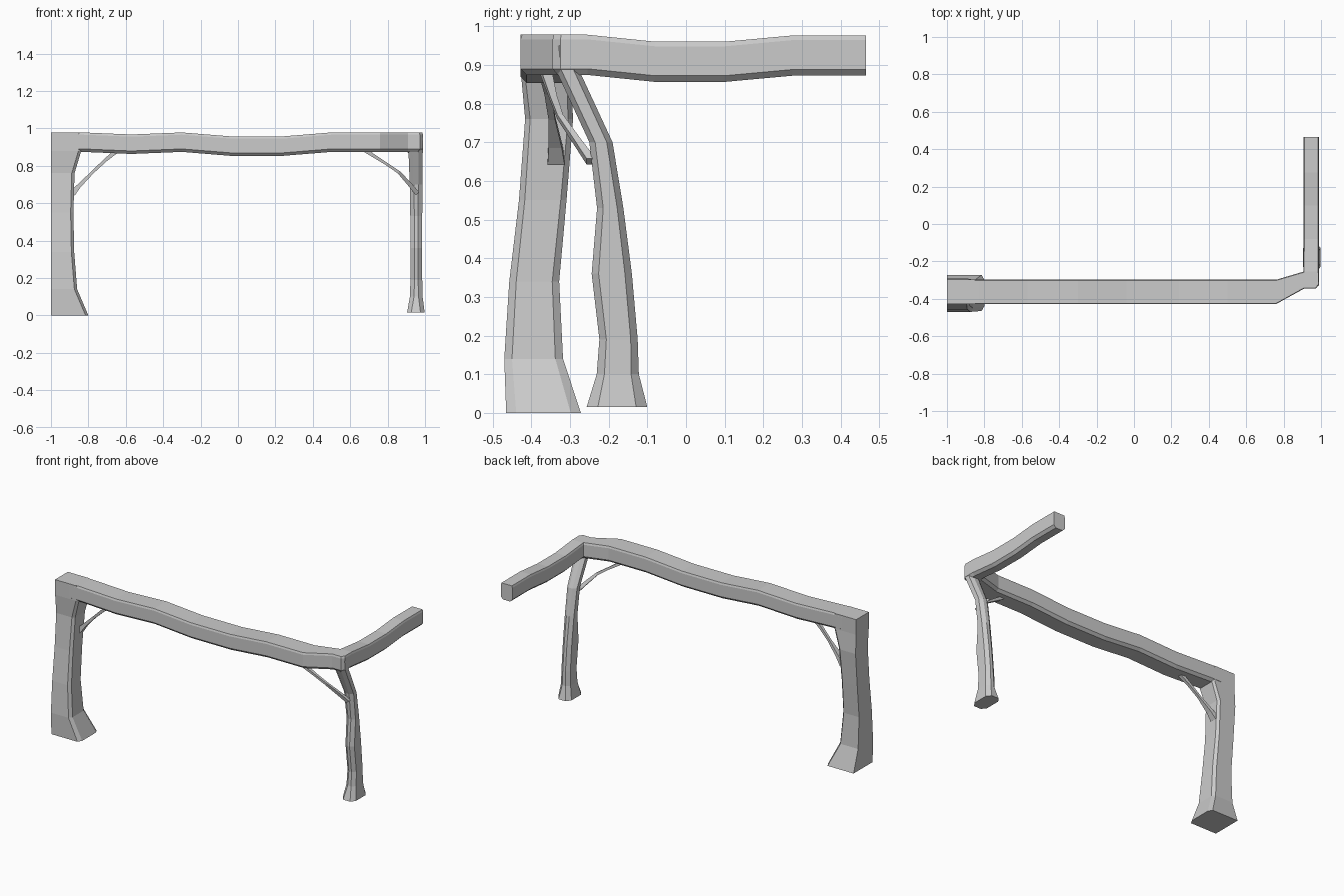
import bpy
import bmesh
from mathutils import Vector

if "Cube" in bpy.data.objects:
    bpy.data.objects.remove(bpy.data.objects["Cube"])


def loft(name, rings):
    """Skin equal-sized point rings and cap both ends."""
    bm = bmesh.new()
    vs = [[bm.verts.new(p) for p in r] for r in rings]
    n = len(rings[0])
    for a, b in zip(vs, vs[1:]):
        for i in range(n):
            j = (i + 1) % n
            bm.faces.new((a[i], a[j], b[j], b[i]))
    bm.faces.new(vs[0])
    bm.faces.new(vs[-1])
    bmesh.ops.remove_doubles(bm, verts=bm.verts, dist=1e-4)
    bmesh.ops.recalc_face_normals(bm, faces=bm.faces)
    me = bpy.data.meshes.new(name)
    bm.to_mesh(me)
    bm.free()
    ob = bpy.data.objects.new(name, me)
    bpy.context.collection.objects.link(ob)
    return ob


def post_ring(z, x0, x1, y0, y1, left, right, cy):
    """Rectangle with chamfered corners; left/right are chamfer widths in x."""
    pts = []
    for x, y, cx, sx, sy in ((x0, y0, left, 1, 1), (x1, y0, right, -1, 1),
                             (x1, y1, right, -1, -1), (x0, y1, left, 1, -1)):
        if not cx:
            pts.append((x, y, z))
            continue
        pair = [(x, y + sy * cy, z), (x + sx * cx, y, z)]
        pts += pair if sx * sy > 0 else pair[::-1]
    return pts


def beam_ring(outer, inner, top):
    """Eight-sided section: big chamfers below, slight ones on top."""
    o, i = Vector((*outer, 0)), Vector((*inner, 0))
    d = (i - o).normalized()
    bot = top - 0.104
    up = Vector((0, 0, 1))
    return [o + d * .016 + up * bot, o + up * (bot + .016),
            o + up * (top - .012), o + d * .004 + up * top,
            i - d * .004 + up * top, i + up * (top - .012),
            i + up * (bot + .016), i - d * .016 + up * bot]


# Crooked beams: one run along the front, then turning back along the right
stations = [beam_ring((x, -.428), (x, -.298), z) for x, z in
            ((-.9, .978), (-.83, .978), (-.57, .967), (-.3, .978),
             (-.04, .957), (.24, .957), (.5, .978), (.76, .978))]
stations += [beam_ring(o, (.905, -.255), .978) for o in
             ((.91, -.345), (.972, -.345), (.989, -.325), (.989, -.255))]
stations += [beam_ring((.989, y), (.907, y), z) for y, z in
             ((-.08, .96), (.1, .96), (.275, .976), (.466, .976))]
loft("corner_beam", stations)

# Thick left post, flared at the foot, flat on its outer side
left = ((0, -.80, -.465, -.272, .026), (.14, -.86, -.47, -.318, .02),
        (.34, -.876, -.457, -.328, .018), (.55, -.88, -.432, -.309, .015),
        (.76, -.874, -.416, -.292, .013), (.88, -.838, -.427, -.299, .01),
        (.978, -.838, -.428, -.298, .01))
loft("left_post", [post_ring(z, -1, x, a, b, 0, .015, c)
                   for z, x, a, b, c in left])

# Slim leaning right post
right = ((.015, .904, .998, -.257, -.10, .029), (.1, .919, .987, -.231, -.122, .02),
         (.19, .922, .985, -.224, -.125, .018), (.36, .922, .985, -.244, -.14, .018),
         (.53, .921, .985, -.23, -.162, .016), (.70, .918, .986, -.25, -.19, .015),
         (.89, .911, .988, -.338, -.278, .014), (.95, .911, .988, -.343, -.27, .014))
loft("right_post", [post_ring(z, x0, x1, a, b, .022, .022, c)
                    for z, x0, x1, a, b, c in right])


# Thin branch braces under the beam
def brace(name, path):
    rings = []
    for k, (x, y, z, t, w) in enumerate(path):
        a, b = path[max(k - 1, 0)], path[min(k + 1, len(path) - 1)]
        d = Vector((b[0] - a[0], 0, b[2] - a[2])).normalized()
        n = Vector((-d.z, 0, d.x)) * t / 2
        s = Vector((0, w / 2, 0))
        c = Vector((x, y, z))
        rings.append([c - n - s, c + n - s, c + n + s, c - n + s])
    loft(name, rings)


brace("left_brace", [(-.885, -.336, .653, .034, .044), (-.85, -.338, .692, .022, .034),
                     (-.78, -.347, .763, .015, .017), (-.71, -.357, .829, .018, .018),
                     (-.64, -.368, .887, .024, .026)])
brace("right_brace", [(.665, -.365, .892, .022, .03), (.79, -.342, .812, .014, .018),
                      (.86, -.325, .765, .016, .015), (.915, -.283, .704, .022, .018),
                      (.96, -.245, .65, .024, .024)])
